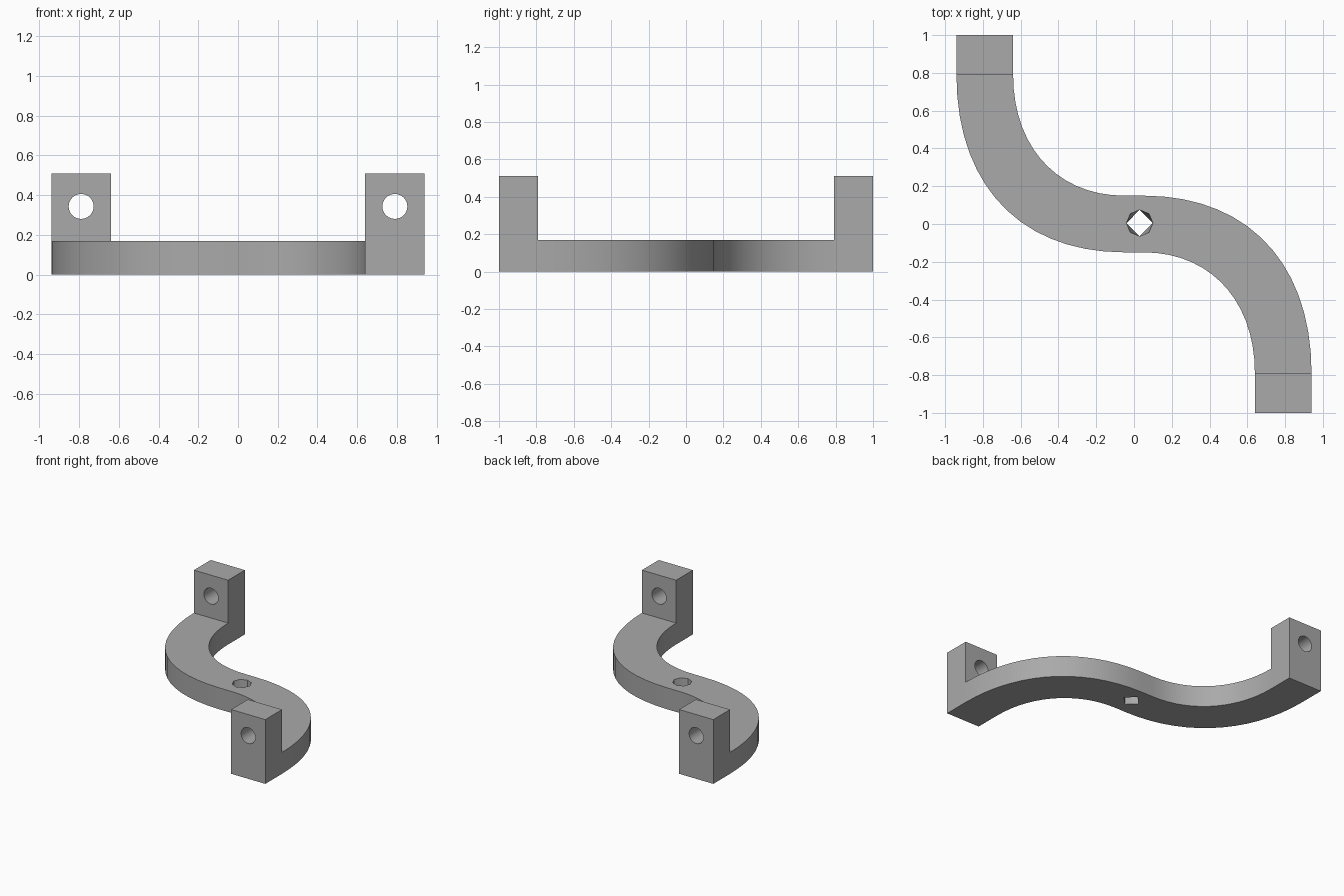
import bpy, bmesh, math
from mathutils import Vector
from mathutils.geometry import interpolate_bezier

cube = bpy.data.objects.get("Cube")
if cube:
    bpy.data.objects.remove(cube, do_unlink=True)

BASE_TOP, TAB_TOP = 0.17, 0.51
STEPS = 16

grey = bpy.data.materials.new("plain_grey")
grey.use_nodes = True
colour = (0.4, 0.4, 0.4, 1)
grey.diffuse_color = colour
grey.node_tree.nodes["Principled BSDF"].inputs["Base Color"].default_value = colour


def make_object(name, bm):
    bmesh.ops.recalc_face_normals(bm, faces=bm.faces[:])
    mesh = bpy.data.meshes.new(name)
    bm.to_mesh(mesh)
    bm.free()
    mesh.materials.append(grey)
    obj = bpy.data.objects.new(name, mesh)
    bpy.context.collection.objects.link(obj)
    return obj


def bend(x0, y0, x1, k):
    """Quarter bend from the middle to an end tab, then the straight end."""
    y1 = -0.79
    pts = interpolate_bezier(Vector((x0, y0)), Vector((x0 + k * (x1 - x0), y0)),
                             Vector((x1, y1 + k * (y0 - y1))), Vector((x1, y1)), STEPS)
    return [Vector((p[0], p[1])) for p in pts] + [Vector((x1, -1))]


# Curved arm: two rails, the second half is the first turned half a circle
outer = bend(0.05, 0.15, 0.94, 0.62)
inner = bend(0.05, -0.15, 0.64, 0.6)
rail_a = [-p for p in reversed(inner)] + outer
rail_b = [-p for p in reversed(outer)] + inner

bm = bmesh.new()
va = [bm.verts.new((p.x, p.y, 0)) for p in rail_a]
vb = [bm.verts.new((p.x, p.y, 0)) for p in rail_b]
strip = [bm.faces.new((va[i], va[i + 1], vb[i + 1], vb[i])) for i in range(len(va) - 1)]
ends = (strip[0].calc_center_median(), strip[-1].calc_center_median())
ext = bmesh.ops.extrude_face_region(bm, geom=strip, use_keep_orig=True)["geom"]
bmesh.ops.translate(bm, vec=(0, 0, BASE_TOP),
                    verts=[g for g in ext if isinstance(g, bmesh.types.BMVert)])

# Upright tabs: the two end faces pulled up
tops = [g for g in ext if isinstance(g, bmesh.types.BMFace)
        and min((g.calc_center_median().xy - e.xy).length for e in ends) < 0.01
        and g.calc_center_median().z > BASE_TOP - 0.01]
for f in bmesh.ops.extrude_discrete_faces(bm, faces=tops)["faces"]:
    bmesh.ops.translate(bm, vec=(0, 0, TAB_TOP - BASE_TOP), verts=f.verts[:])
bracket = make_object("curved_bracket", bm)


def cut(name, bm):
    cutter = make_object(name, bm)
    mod = bracket.modifiers.new(name, "BOOLEAN")
    mod.object = cutter
    mod.operation = "DIFFERENCE"
    mod.solver = "EXACT"
    cutter.hide_render = True
    cutter.hide_set(True)
    return cutter


# Holes through the tabs
cutters = []
for side, name in ((-1, "right_hole_cutter"), (1, "left_hole_cutter")):
    bm = bmesh.new()
    bmesh.ops.create_cone(bm, cap_ends=True, segments=24, radius1=0.063,
                          radius2=0.063, depth=0.6)
    for v in bm.verts:
        v.co = Vector((v.co.x + side * 0.79, v.co.z - side * 0.9, v.co.y + 0.343))
    cutters.append(cut(name, bm))

# Middle hole: eight-sided above, narrowing to a diamond below
bm = bmesh.new()
rings = []
for z in (-0.001, BASE_TOP + 0.001):
    ring = []
    for i in range(8):
        r = 0.07 * (math.cos(math.pi / 4) if i % 2 and z < 0 else 1)
        a = i * math.pi / 4
        ring.append(bm.verts.new((0.03 + r * math.cos(a), 0.005 + r * math.sin(a), z)))
    rings.append(ring)
    bm.faces.new(ring)
for i in range(8):
    j = (i + 1) % 8
    bm.faces.new((rings[0][i], rings[0][j], rings[1][j], rings[1][i]))
cutters.append(cut("middle_hole_cutter", bm))

# Bake the holes, then drop the cutters
bpy.context.view_layer.update()
graph = bpy.context.evaluated_depsgraph_get()
baked = bpy.data.meshes.new_from_object(bracket.evaluated_get(graph))
bracket.modifiers.clear()
bracket.data = baked
for c in cutters:
    bpy.data.objects.remove(c, do_unlink=True)

bpy.ops.object.select_all(action="DESELECT")
bracket.select_set(True)
bpy.context.view_layer.objects.active = bracket
bpy.ops.object.shade_smooth_by_angle(angle=math.radians(30))
